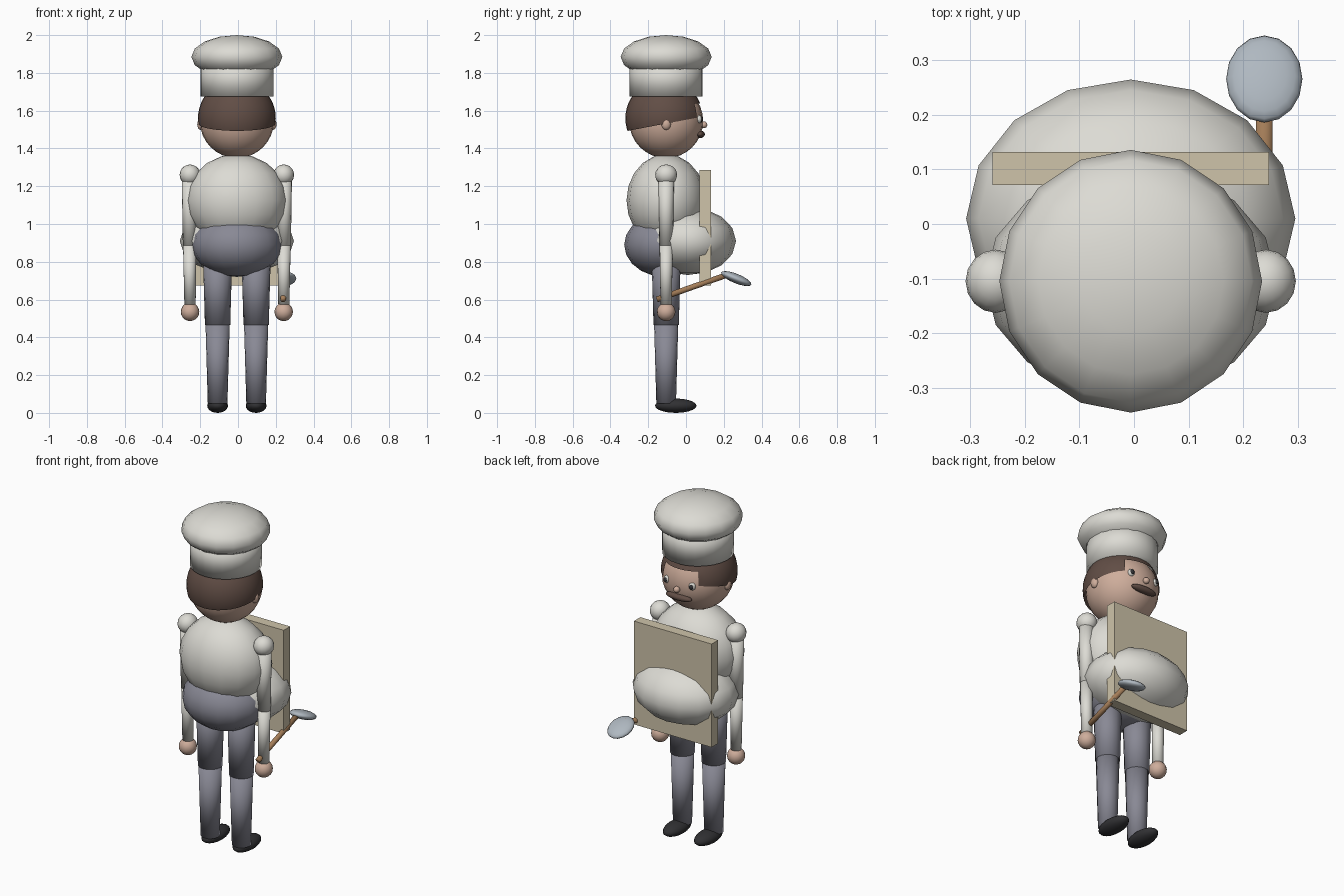
import bpy, bmesh, math
from mathutils import Vector, Matrix

cube = bpy.data.objects.get("Cube")
if cube:
    bpy.data.objects.remove(cube, do_unlink=True)

CX, CY = -0.006, -0.105   # body axis


def material(name, rgb):
    m = bpy.data.materials.new(name)
    m.use_nodes = True
    m.diffuse_color = (*rgb, 1)
    m.node_tree.nodes["Principled BSDF"].inputs["Base Color"].default_value = (*rgb, 1)
    return m


WHITE = material("cloth white", (0.72, 0.71, 0.66))
GREY = material("trouser grey", (0.25, 0.25, 0.30))
SKIN = material("skin", (0.62, 0.42, 0.33))
BROWN = material("hair brown", (0.12, 0.075, 0.06))
BOARD = material("board tan", (0.62, 0.55, 0.40))
WOOD = material("handle wood", (0.38, 0.21, 0.10))
METAL = material("spoon metal", (0.43, 0.48, 0.53))
BLACK = material("shoe black", (0.03, 0.03, 0.033))


def finish(name, bm, mat, smooth=True):
    mesh = bpy.data.meshes.new(name)
    for f in bm.faces:
        f.smooth = smooth
    bm.to_mesh(mesh)
    bm.free()
    mesh.materials.append(mat)
    ob = bpy.data.objects.new(name, mesh)
    bpy.context.collection.objects.link(ob)
    return ob


def ellipsoid(name, centre, radii, mat, seg=16, rings=10, tilt=0):
    bm = bmesh.new()
    bmesh.ops.create_uvsphere(bm, u_segments=seg, v_segments=rings, radius=1)
    move = (Matrix.Translation(centre) @ Matrix.Rotation(math.radians(tilt), 4, 'X')
            @ Matrix.Diagonal((*radii, 1)))
    bm.transform(move)
    return finish(name, bm, mat)


def tube(name, start, end, r1, r2, mat, seg=16):
    a, b = Vector(start), Vector(end)
    bm = bmesh.new()
    bmesh.ops.create_cone(bm, cap_ends=True, segments=seg, radius1=r1, radius2=r2,
                          depth=(b - a).length)
    turn = Vector((0, 0, 1)).rotation_difference(b - a).to_matrix().to_4x4()
    bm.transform(Matrix.Translation((a + b) / 2) @ turn)
    return finish(name, bm, mat)


# Hat
ellipsoid("hat_puff", (CX, CY, 1.885), (0.241, 0.241, 0.115), WHITE, rings=8)
tube("hat_band", (CX, CY, 1.675), (CX, CY, 1.86), 0.193, 0.193, WHITE, 24)

# Head and hair cap with an open forehead
ellipsoid("head", (CX, CY, 1.545), (0.196, 0.196, 0.196), SKIN, 24, 16)
bm = bmesh.new()
bmesh.ops.create_uvsphere(bm, u_segments=32, v_segments=24, radius=0.206)
bm.transform(Matrix.Translation((CX, CY - 0.01, 1.56)))
bmesh.ops.bisect_plane(bm, geom=bm.verts[:] + bm.edges[:] + bm.faces[:],
                       plane_co=(0, -0.325, 1.49), plane_no=(0, -0.19, 1), clear_inner=True)
forehead = []
for f in bm.faces:
    c = f.calc_center_median()
    if c.y > 0 and abs(c.x - CX) < 0.115 and c.z < 1.635:
        forehead.append(f)
bmesh.ops.delete(bm, geom=forehead, context='FACES')
finish("hair", bm, BROWN)

# Face
ellipsoid("nose", (CX, 0.095, 1.525), (0.018, 0.018, 0.018), SKIN, 12, 8)
ellipsoid("moustache", (CX, 0.075, 1.475), (0.085, 0.025, 0.02), BROWN, 16, 8)

# Torso, hips and belly
ellipsoid("torso", (CX, CY, 1.125), (0.268, 0.21, 0.245), WHITE, rings=10)
ellipsoid("hips", (CX, -0.112, 0.89), (0.24, 0.215, 0.17), GREY)
ellipsoid("belly", (CX, 0.01, 0.91), (0.302, 0.255, 0.18), WHITE, rings=8)

# Paired parts
for side, s in (("left", 1), ("right", -1)):
    def at(x, y, z):
        return (CX + s * x, y, z)

    ellipsoid(side + "_ear", at(0.192, CY, 1.528), (0.018, 0.025, 0.03), SKIN, 12, 8)
    ellipsoid(side + "_eye", at(0.082, 0.066, 1.555), (0.02, 0.02, 0.022), WHITE, 12, 8)
    ellipsoid(side + "_pupil", at(0.084, 0.08, 1.555), (0.012, 0.01, 0.014), BLACK, 12, 8)

    ellipsoid(side + "_shoulder", at(0.248, CY, 1.26), (0.055, 0.058, 0.055), WHITE)
    tube(side + "_upper_arm", at(0.25, CY, 0.885), at(0.25, CY, 1.26), 0.036, 0.042, WHITE)
    tube(side + "_forearm", at(0.248, CY, 0.575), at(0.25, CY, 0.89), 0.03, 0.035, WHITE)
    ellipsoid(side + "_hand", at(0.248, CY, 0.535), (0.049, 0.049, 0.049), SKIN)

    tube(side + "_thigh", at(0.102, CY, 0.465), at(0.102, CY, 0.85), 0.067, 0.078, GREY)
    tube(side + "_shin", at(0.102, CY, 0.05), at(0.102, CY, 0.47), 0.052, 0.064, GREY)
    ellipsoid(side + "_shoe", at(0.102, -0.054, 0.038), (0.055, 0.11, 0.038), BLACK)

# Board held in front of the belly
bm = bmesh.new()
bmesh.ops.create_cube(bm, size=1)
bm.transform(Matrix.Translation((-0.006, 0.102, 0.98)) @ Matrix.Diagonal((0.508, 0.06, 0.61, 1)))
finish("board", bm, BOARD, smooth=False)

# Spoon in the left hand
tube("spoon_handle", (0.239, -0.155, 0.6), (0.239, 0.23, 0.735), 0.015, 0.015, WOOD, 12)
ellipsoid("spoon_bowl", (0.239, 0.266, 0.711), (0.07, 0.086, 0.025), METAL, tilt=-22)
